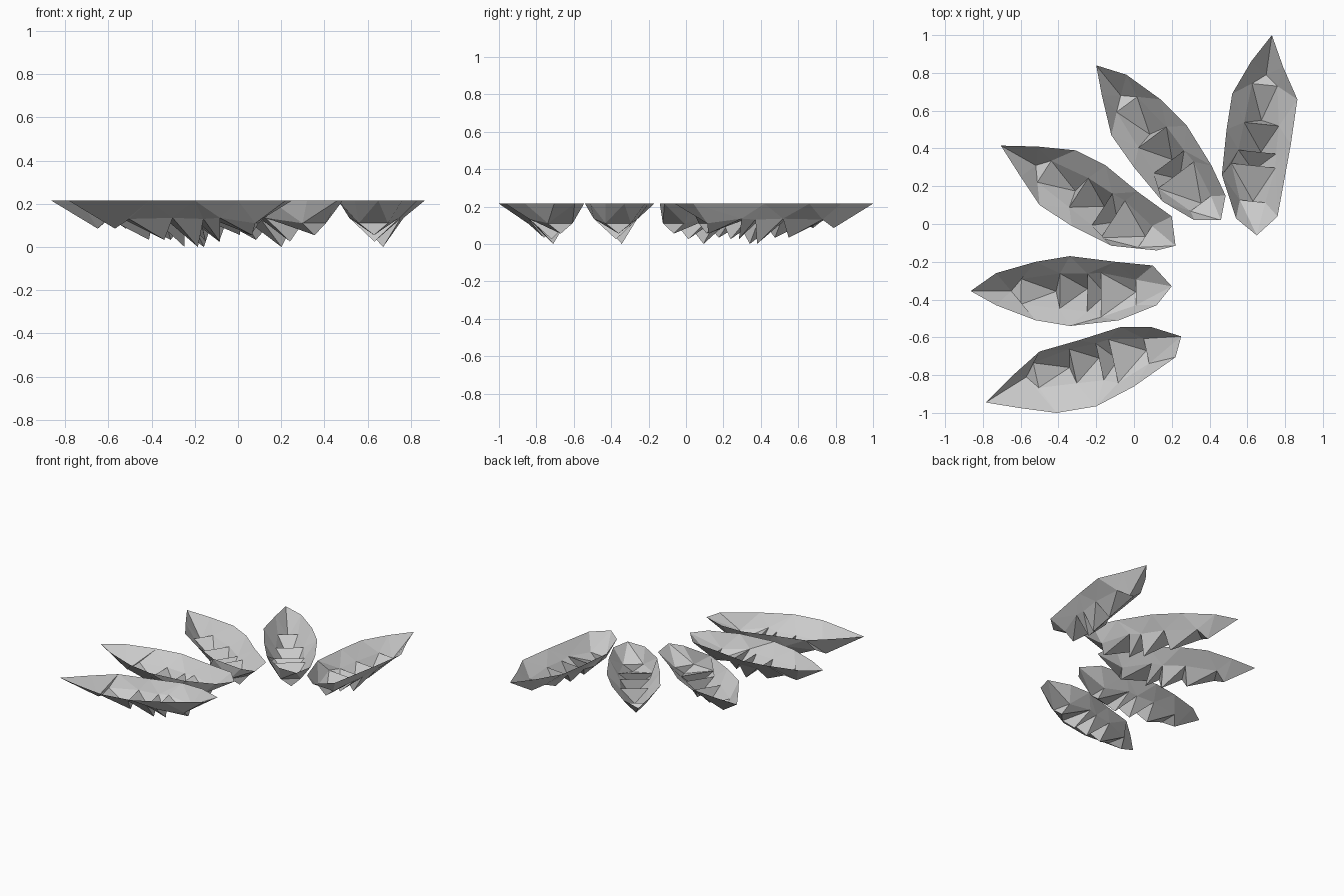
import bpy, bmesh
from mathutils import Vector

if "Cube" in bpy.data.objects:
    bpy.data.objects.remove(bpy.data.objects["Cube"])

RIM_Z = 0.215

# Notch edges across the underside: position along spine, left/right reach, height
NOTCHES = [(.08, .065, .07, .13), (.39, .095, .09, .135), (.61, .095, .105, .13),
           (.72, .10, .135, .135), (1.0, .065, .07, .11)]
# One tooth hangs between each pair of notches: position along spine, sideways, height
TEETH = [(.36, 0, .033), (.61, .015, .005), (.76, -.015, .025), (1.0, 0, .055)]
NOSE_Z = .085


def zip_strip(bm, a, b, axis):
    """Triangulate between two chains, advancing along the axis."""
    i = j = 0
    while i < len(a) - 1 or j < len(b) - 1:
        step_a = j == len(b) - 1 or (
            i < len(a) - 1 and
            (a[i].co + a[i + 1].co).dot(axis) <= (b[j].co + b[j + 1].co).dot(axis))
        if step_a:
            bm.faces.new([a[i], a[i + 1], b[j]])
            i += 1
        else:
            bm.faces.new([a[i], b[j + 1], b[j]])
            j += 1


def rock_shell(name, tip, base, left, right, start, end):
    bm = bmesh.new()
    s, e = Vector((*start, 0)), Vector((*end, 0))
    axis = (e - s).normalized()
    side = Vector((-axis.y, axis.x, 0))
    vert = lambda p, z: bm.verts.new((p[0], p[1], z))
    v_tip, v_base = vert(tip, RIM_Z), vert(base, RIM_Z)
    nose = vert(s, NOSE_Z)
    teeth = [vert(s.lerp(e, t) + side * off, z) for t, off, z in TEETH]
    # Outer walls from rim down to the notch line
    l = [vert(s.lerp(e, t) + side * wl, z) for t, wl, wr, z in NOTCHES]
    r = [vert(s.lerp(e, t) - side * wr, z) for t, wl, wr, z in NOTCHES]
    for pts, notch in ((left, l), (right, r)):
        rim = [v_tip] + [vert(p, RIM_Z) for p in pts] + [v_base]
        zip_strip(bm, rim, [nose] + notch, axis)
    # Nose, heel and the hanging teeth
    bm.faces.new([nose, l[0], r[0]])
    bm.faces.new([l[-1], v_base, r[-1]])
    for k, t in enumerate(teeth):
        for a, b in ((l[k], r[k]), (r[k], r[k + 1]), (r[k + 1], l[k + 1]), (l[k + 1], l[k])):
            bm.faces.new([a, b, t])
    bmesh.ops.recalc_face_normals(bm, faces=bm.faces)
    # Open shell: make the walls face outward and down
    if sum(f.normal.z * f.calc_area() for f in bm.faces) > 0:
        bmesh.ops.reverse_faces(bm, faces=bm.faces)
    me = bpy.data.meshes.new(name)
    bm.to_mesh(me)
    bm.free()
    # Stand the deepest tooth on the ground
    low = min(v.co.z for v in me.vertices)
    for v in me.vertices:
        if v.co.z == low:
            v.co.z = 0
    bpy.context.collection.objects.link(bpy.data.objects.new(name, me))


# Five open-topped rock shells fanned in an arc
rock_shell("rock_shell_east", (.73, 1.0), (.65, -.06),
           [(.79, .83), (.865, .66), (.83, .42), (.76, .04)],
           [(.62, .86), (.52, .69), (.49, .5), (.465, .26), (.54, .03)],
           (.70, .79), (.63, .12))
rock_shell("rock_shell_north", (-.20, .84), (.46, .02),
           [(-.04, .79), (.14, .66), (.28, .52), (.41, .31), (.485, .15)],
           [(-.17, .68), (-.12, .47), (0, .30), (.15, .12), (.32, .02)],
           (-.07, .68), (.355, .11))
rock_shell("rock_shell_northwest", (-.705, .415), (.22, -.115),
           [(-.51, .41), (-.31, .39), (-.15, .31), (.02, .17), (.2, .04)],
           [(-.60, .25), (-.50, .10), (-.33, -.01), (-.12, -.115), (.12, -.14)],
           (-.52, .31), (.06, -.065))
rock_shell("rock_shell_west", (-.865, -.355), (.2, -.33),
           [(-.73, -.26), (-.52, -.20), (-.34, -.17), (-.1, -.20), (.1, -.22)],
           [(-.73, -.43), (-.52, -.51), (-.34, -.54), (-.08, -.51), (.12, -.43)],
           (-.65, -.355), (.01, -.36))
rock_shell("rock_shell_south", (-.785, -.945), (.25, -.595),
           [(-.64, -.80), (-.5, -.675), (-.29, -.615), (-.07, -.545), (.09, -.545)],
           [(-.6, -.975), (-.41, -1.0), (-.2, -.965), (0, -.86), (.22, -.705)],
           (-.57, -.81), (.065, -.67))
